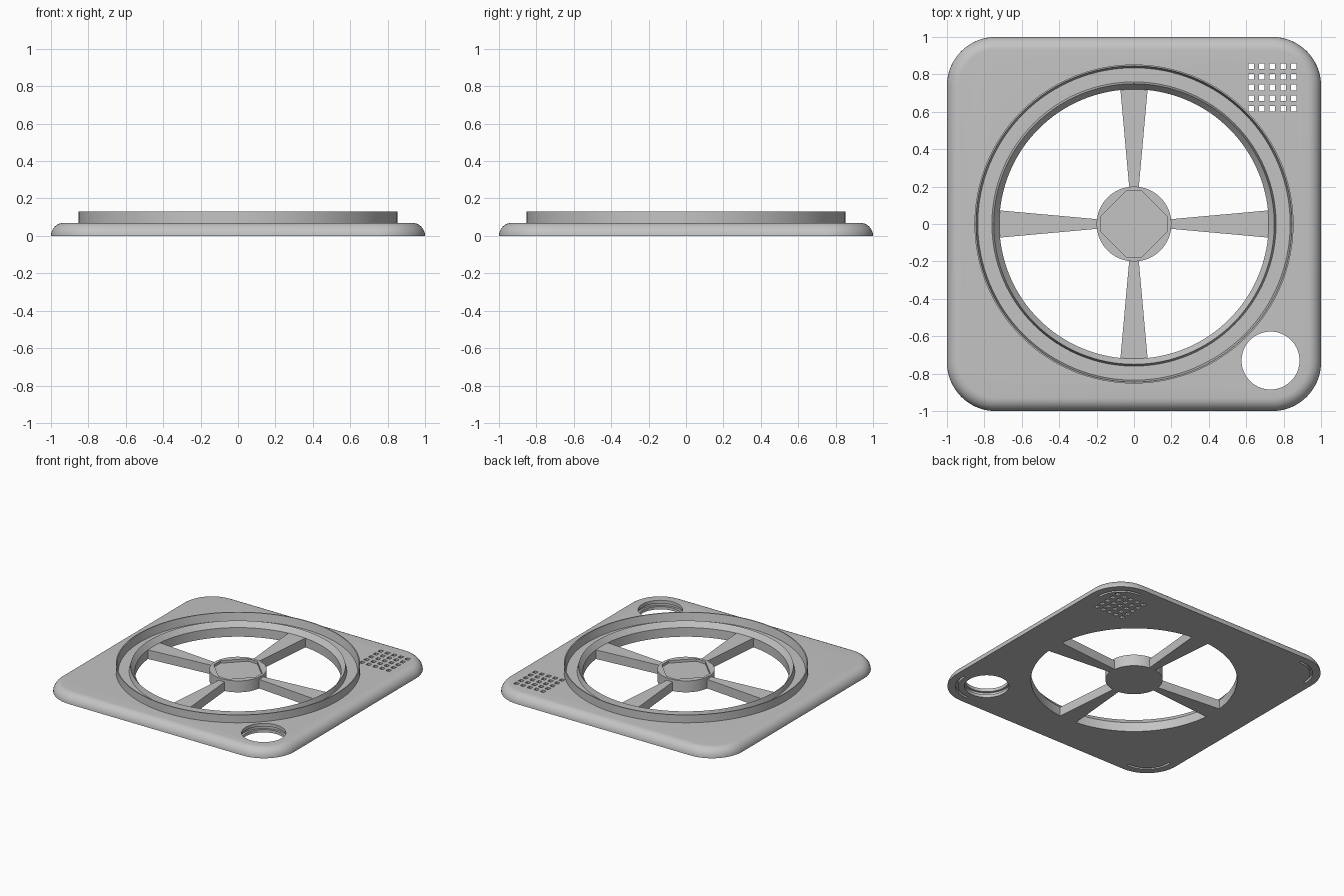
import bpy, bmesh
from math import sin, cos, pi, radians

cube = bpy.data.objects.get("Cube")
if cube:
    bpy.data.objects.remove(cube, do_unlink=True)

grey = bpy.data.materials.new("Plain grey")
grey.use_nodes = True
colour = (0.55, 0.55, 0.55, 1)
grey.diffuse_color = colour
grey.node_tree.nodes["Principled BSDF"].inputs["Base Color"].default_value = colour

TOP = 0.07          # plate thickness
HOLE = 0.72         # main opening radius
CORNER = 0.26       # plate corner radius
MID = 1 - CORNER    # corner centre


def loft(bm, loops, closed=False):
    """Bridge rings of points; cap the ends unless the section closes on itself."""
    rings = [[bm.verts.new(p) for p in loop] for loop in loops]
    pairs = list(zip(rings, rings[1:]))
    if closed:
        pairs.append((rings[-1], rings[0]))
    else:
        bm.faces.new(rings[0])
        bm.faces.new(rings[-1])
    n = len(rings[0])
    for a, b in pairs:
        for i in range(n):
            j = (i + 1) % n
            bm.faces.new((a[i], a[j], b[j], b[i]))


def lathe(bm, profile, centre=(0, 0), closed=False, steps=128):
    cx, cy = centre
    loft(bm, [[(cx + r * cos(2 * pi * i / steps), cy + r * sin(2 * pi * i / steps), z)
               for i in range(steps)] for r, z in profile], closed)


def prism(bm, outline, z0, z1):
    loft(bm, [[(x, y, z) for x, y in outline] for z in (z0, z1)])


def finish(name, bm):
    bmesh.ops.recalc_face_normals(bm, faces=bm.faces)
    mesh = bpy.data.meshes.new(name)
    bm.to_mesh(mesh)
    bm.free()
    mesh.materials.append(grey)
    obj = bpy.data.objects.new(name, mesh)
    bpy.context.collection.objects.link(obj)
    return obj


def smooth(obj):
    bpy.ops.object.select_all(action='DESELECT')
    obj.select_set(True)
    bpy.context.view_layer.objects.active = obj
    bpy.ops.object.shade_smooth_by_angle(angle=radians(30))


def cut(obj, cutter):
    mod = obj.modifiers.new("Cut", 'BOOLEAN')
    mod.operation = 'DIFFERENCE'
    mod.solver = 'EXACT'
    mod.object = cutter
    bpy.context.view_layer.objects.active = obj
    bpy.ops.object.modifier_apply(modifier=mod.name)
    bpy.data.objects.remove(cutter, do_unlink=True)


# Base plate: rounded square with a rolled top edge
def outline(inset, z, steps=16):
    points = []
    for k, (sx, sy) in enumerate(((1, 1), (-1, 1), (-1, -1), (1, -1))):
        for i in range(steps + 1):
            a = (k + i / steps) * pi / 2
            r = CORNER - inset
            points.append((sx * MID + r * cos(a), sy * MID + r * sin(a), z))
    return points


bm = bmesh.new()
angles = [i * pi / 16 for i in range(9)]
loft(bm, [outline(TOP * (1 - cos(a)), TOP * sin(a)) for a in angles])
plate = finish("base_plate", bm)

# Openings: main hole, grooved corner hole, square grille, corner slots below
bm = bmesh.new()
lathe(bm, [(HOLE, -0.1), (HOLE, 0.2)])
lathe(bm, [(0.155, -0.1), (0.155, 0.022), (0.172, 0.022), (0.172, 0.046),
           (0.155, 0.046), (0.155, 0.2)], centre=(0.73, -0.73), steps=64)
for i in range(-2, 3):
    for j in range(-2, 3):
        x, y, h = 0.74 + i * 0.057, 0.73 + j * 0.057, 0.015
        prism(bm, [(x - h, y - h), (x + h, y - h), (x + h, y + h), (x - h, y + h)], -0.1, 0.2)
for k, (sx, sy) in enumerate(((1, 1), (-1, 1), (-1, -1), (1, -1))):
    sweep = [radians(90 * k + 45 + t) for t in range(-48, 49, 6)]
    arc = [(r, a) for r, seq in ((0.205, sweep), (0.188, sweep[::-1])) for a in seq]
    prism(bm, [(sx * MID + r * cos(a), sy * MID + r * sin(a)) for r, a in arc], -0.1, 0.02)
cutter = finish("opening_cutter", bm)
cutter.hide_render = True
cut(plate, cutter)
smooth(plate)

# Raised outer rim with a tapered inside wall
bm = bmesh.new()
lathe(bm, [(0.835, TOP), (0.853, TOP), (0.853, 0.13), (0.845, 0.13)], closed=True)
smooth(finish("outer_rim", bm))

# Inner lip sloping down to the opening
bm = bmesh.new()
lathe(bm, [(HOLE, TOP), (0.76, TOP), (0.75, 0.11)], closed=True)
smooth(finish("inner_lip", bm))

# Four tapered spokes
for k, name in enumerate(("left", "back", "right", "front")):
    c, s = cos(k * pi / 2), sin(k * pi / 2)
    flat = [(0.19, -0.025), (0.722, -0.073), (0.722, 0.073), (0.19, 0.025)]
    bm = bmesh.new()
    prism(bm, [(x * c - y * s, x * s + y * c) for x, y in flat], 0, TOP)
    finish(name + "_spoke", bm)

# Hub with an eight-sided recess
bm = bmesh.new()
lathe(bm, [(0.2, 0), (0.2, 0.088)], steps=64)
hub = finish("hub", bm)
bm = bmesh.new()
a, b = 0.04, 0.178
prism(bm, [(b, -a), (b, a), (a, b), (-a, b), (-b, a), (-b, -a), (-a, -b), (a, -b)], 0.068, 0.2)
cutter = finish("recess_cutter", bm)
cutter.hide_render = True
cut(hub, cutter)
smooth(hub)
